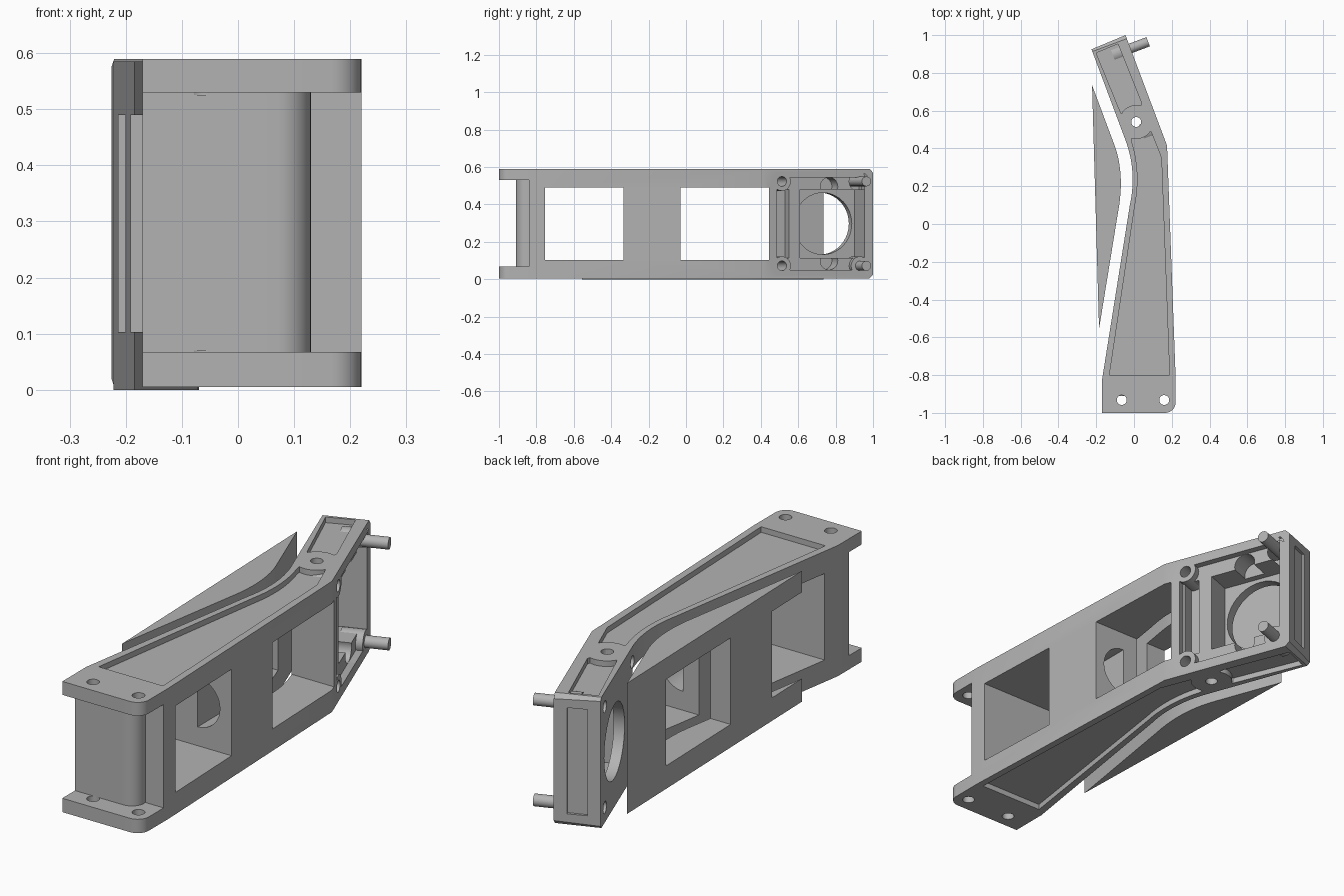
import bpy, bmesh, math
from mathutils import Matrix, Vector

cube = bpy.data.objects.get("Cube")
if cube:
    bpy.data.objects.remove(cube, do_unlink=True)

grey = bpy.data.materials.new("plain grey")
grey.use_nodes = True
grey.diffuse_color = (0.45, 0.45, 0.45, 1)
grey.node_tree.nodes["Principled BSDF"].inputs["Base Color"].default_value = (0.45, 0.45, 0.45, 1)

BOTTOM, TOP = 0.005, 0.59
MID = (BOTTOM + TOP) / 2


def add_mesh(name, bm):
    bmesh.ops.recalc_face_normals(bm, faces=bm.faces)
    mesh = bpy.data.meshes.new(name)
    bm.to_mesh(mesh)
    bm.free()
    mesh.materials.append(grey)
    obj = bpy.data.objects.new(name, mesh)
    bpy.context.collection.objects.link(obj)
    return obj


def prism(name, points, z0, z1):
    bm = bmesh.new()
    face = bm.faces.new([bm.verts.new((x, y, z0)) for x, y in points])
    new = bmesh.ops.extrude_face_region(bm, geom=[face])["geom"]
    bmesh.ops.translate(bm, vec=(0, 0, z1 - z0),
                        verts=[v for v in new if isinstance(v, bmesh.types.BMVert)])
    return add_mesh(name, bm)


def box(lo, hi, frame=Matrix()):
    lo, hi = Vector(lo), Vector(hi)
    bm = bmesh.new()
    bmesh.ops.create_cube(bm, size=1, matrix=frame @ Matrix.Translation((lo + hi) / 2)
                          @ Matrix.Diagonal((*(hi - lo), 1)))
    return add_mesh("box", bm)


def rod(centre, radius, length, axis="Z", frame=Matrix()):
    turn = {"Z": Matrix(), "Y": Matrix.Rotation(math.pi / 2, 4, "X")}[axis]
    bm = bmesh.new()
    bmesh.ops.create_cone(bm, cap_ends=True, segments=40, radius1=radius, radius2=radius,
                          depth=length, matrix=frame @ Matrix.Translation(centre) @ turn)
    return add_mesh("rod", bm)


def combine(target, tool, operation="DIFFERENCE"):
    mod = target.modifiers.new("combine", "BOOLEAN")
    mod.object, mod.operation, mod.solver = tool, operation, "EXACT"
    bpy.context.view_layer.objects.active = target
    bpy.ops.object.modifier_apply(modifier=mod.name)
    bpy.data.objects.remove(tool, do_unlink=True)


def corner(cx, cy, r):
    """Rounded front right corner, from facing -y round to +x."""
    return [(cx + r * math.sin(a), cy - r * math.cos(a))
            for a in (i * math.pi / 16 for i in range(9))]


def bend(start, control, end):
    """Smooth curve between two straight edges."""
    s, c, e = Vector(start), Vector(control), Vector(end)
    return [tuple(s * (1 - t) ** 2 + c * 2 * t * (1 - t) + e * t * t)
            for t in (i / 12 for i in range(13))]


# Main arm: bent plan outline
arm = prism("bracket_arm",
            [(-0.17, -1)] + corner(0.165, -0.945, 0.055)
            + [(0.22, -0.8), (0.175, 0.415), (-0.045, 1.0), (-0.225, 0.925)]
            + bend((-0.04, 0.43), (0.015, 0.27), (-0.022, 0.1))
            + [(-0.17, -0.83)], BOTTOM, TOP)

# Front clevis: space between tabs, leaving a round-cornered core
space = box((-0.3, -1.1, 0.067), (0.3, -0.84, 0.53))
core = prism("core", [(-0.4, -0.91)] + corner(0.07, -0.85, 0.06)
             + [(0.13, -0.7), (-0.4, -0.7)], 0, 1)
combine(space, core)
combine(arm, space)
for x in (-0.065, 0.16):
    for z in (0.03, 0.565):
        combine(arm, rod((x, -0.932, z), 0.026, 0.08))

# Shallow pockets top and bottom, leaving a round boss at the bend
pivot = (0.012, 0.54)
front_pocket = ([(-0.13, -0.8), (0.188, -0.8), (0.145, 0.35), (0.09, 0.49), pivot,
                 (-0.015, 0.46)] + bend((-0.01, 0.43), (0.038, 0.27), (0.005, 0.1)))
rear_pocket = [(-0.2, 0.905), (-0.085, 0.953), (0.04, 0.64), pivot, (-0.07, 0.588)]
for z0, z1 in ((-0.1, BOTTOM + 0.025), (TOP - 0.025, 0.7)):
    for outline in (front_pocket, rear_pocket):
        pocket = prism("pocket", outline, z0, z1)
        combine(pocket, rod((*pivot, MID), 0.09, 2))
        combine(arm, pocket)
combine(arm, rod((*pivot, MID), 0.026, 2))

# Half-round duct through the web between the windows
duct = rod((0.035, -0.18, MID), 0.11, 0.5, "Y")
combine(duct, box((-0.3, -1, 0), (0.035, 1, 1)))
combine(arm, duct)

# Angled rear mount, local axes: along face, outward, up
along = Vector((0.352, -0.936, 0))
out = Vector((0.936, 0.352, 0))
mount = Matrix((along, out, (0, 0, 1))).transposed().to_4x4()
mount.translation = (-0.045, 1.0, 0)

combine(arm, box((0.05, -0.03, 0.05), (0.55, 0.1, 0.545), mount))
combine(arm, box((0.05, -0.15, 0.115), (0.405, 0.1, 0.48), mount))
combine(arm, box((0.47, -0.09, 0.115), (0.54, 0.1, 0.48), mount))
for z in (0.1, 0.495):
    combine(arm, rod((0.24, -0.02, z), 0.05, 0.2, "Y", mount))
combine(arm, rod((0.23, -0.1, MID), 0.165, 0.4, "Y", mount))

# Screw bosses with through holes
for s in (0.075, 0.52):
    for z in (0.072, 0.523):
        combine(arm, rod((s, -0.05, z), 0.05, 0.1, "Y", mount), "UNION")
        combine(arm, rod((s, -0.1, z), 0.026, 0.4, "Y", mount))

# Rear end: inset panel and chamfered top and bottom edges
combine(arm, box((-0.1, -0.14, 0.06), (0.015, -0.055, 0.535), mount))
for z in (BOTTOM, TOP):
    tilt = mount @ Matrix.Translation((0, 0, z)) @ Matrix.Rotation(math.pi / 4, 4, "Y")
    combine(arm, box((-0.014, -0.4, -0.014), (0.014, 0.2, 0.014), tilt))

# Separate curved side sliver
sliver = prism("side_sliver",
               [(-0.222, 0.735)] + bend((-0.108, 0.43), (-0.045, 0.27), (-0.085, 0.06))
               + [(-0.185, -0.555)], 0, TOP - 0.005)

# Two windows straight through both parts
for part in (arm, sliver):
    for y0, y1 in ((-0.755, -0.335), (-0.03, 0.445)):
        combine(part, box((-1, y0, 0.103), (1, y1, 0.49)))
    bpy.ops.object.select_all(action="DESELECT")
    part.select_set(True)
    bpy.context.view_layer.objects.active = part
    bpy.ops.object.shade_smooth_by_angle(angle=math.radians(30))
